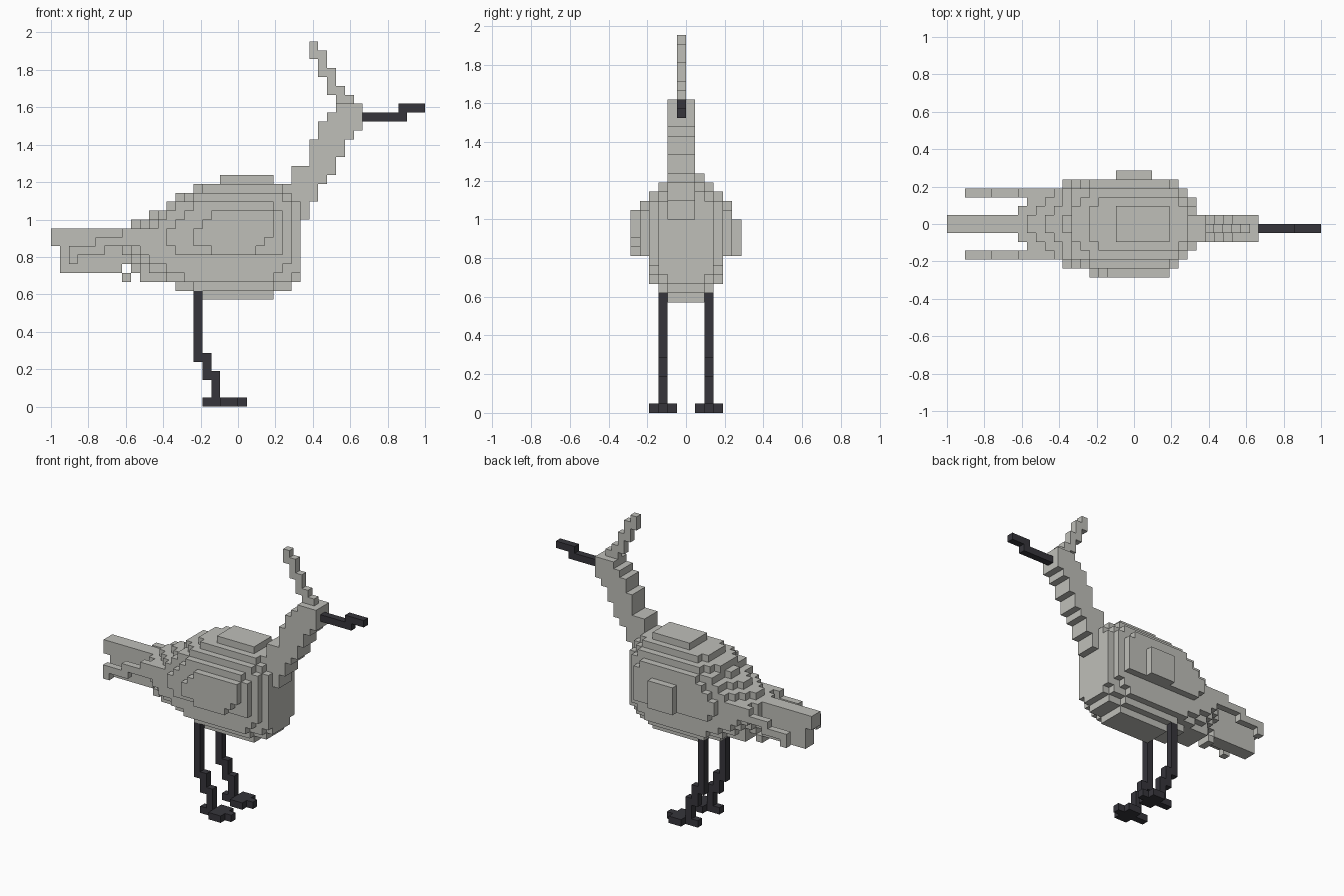
import bpy
import bmesh
import math
from mathutils import Vector

UNIT = 1 / 21          # edge of one cube cell
HALF_LENGTH = 21       # cells from the tail tip to the centre

default_cube = bpy.data.objects.get("Cube")
if default_cube:
    bpy.data.objects.remove(default_cube, do_unlink=True)


def make_material(name, colour):
    material = bpy.data.materials.new(name)
    material.use_nodes = True
    material.diffuse_color = colour
    shader = next(n for n in material.node_tree.nodes if n.type == 'BSDF_PRINCIPLED')
    shader.inputs["Base Color"].default_value = colour
    shader.inputs["Roughness"].default_value = 0.8
    return material


grey = make_material("pale grey plumage", (0.52, 0.52, 0.485, 1))
dark = make_material("charcoal beak and legs", (0.037, 0.036, 0.044, 1))


def block(x_range, y_range, z_range):
    """All cells inside a box given in cell coordinates."""
    return {(x, y, z) for x in range(*x_range)
            for y in range(*y_range) for z in range(*z_range)}


def profile(y_range, bottom, rows):
    """Stack rows of cells, one (start, end) pair per height step."""
    cells = set()
    for step, row in enumerate(rows):
        cells |= block(row, y_range, (bottom + step, bottom + step + 1))
    return cells


def mirrored(cells):
    """Reflect cells across the bird's centre line."""
    return cells | {(x, -1 - y, z) for x, y, z in cells}


def build(name, cells, material):
    """Make one mesh from the outer skin of a set of cells."""
    bm = bmesh.new()
    corners = {}

    def corner(point):
        key = tuple(round(c) for c in point)
        if key not in corners:
            x, y, z = key
            corners[key] = bm.verts.new(((x - HALF_LENGTH) * UNIT, y * UNIT, z * UNIT))
        return corners[key]

    for cell in sorted(cells):
        for axis in range(3):
            for side in (0, 1):
                neighbour = list(cell)
                neighbour[axis] += 2 * side - 1
                if tuple(neighbour) in cells:
                    continue
                u, v, base = Vector(), Vector(), Vector(cell)
                u[(axis + 1) % 3] = 1
                v[(axis + 2) % 3] = 1
                base[axis] += side
                loop = [base, base + u, base + u + v, base + v]
                if side == 0:
                    loop.reverse()
                bm.faces.new([corner(p) for p in loop])

    # Merge neighbouring cells into large flat faces
    bmesh.ops.dissolve_limit(bm, angle_limit=math.radians(1),
                             verts=bm.verts, edges=bm.edges)
    mesh = bpy.data.meshes.new(name)
    bm.to_mesh(mesh)
    bm.free()
    mesh.materials.append(material)
    part = bpy.data.objects.new(name, mesh)
    bpy.context.collection.objects.link(part)
    return part


# Body: nested side profiles, from the spine outwards
spine = profile((-1, 1), 12, [
    (17, 25), (14, 27), (10, 28), (9, 28), (8, 28), (8, 28), (8, 28),
    (8, 28), (9, 28), (11, 28), (13, 28), (14, 28), (16, 27), (19, 25)])
inner = mirrored(profile((1, 2), 12, [
    (17, 25), (14, 27), (10, 28), (10, 28), (9, 28), (8, 28), (8, 28),
    (8, 28), (10, 28), (12, 28), (14, 28), (14, 28), (16, 27), (19, 25)]))
middle = mirrored(profile((2, 3), 13, [
    (16, 25), (13, 27), (11, 28), (10, 28), (9, 28), (9, 28), (9, 28),
    (11, 28), (13, 28), (14, 28), (15, 27), (17, 26)]))
flank = mirrored(profile((3, 4), 14, [
    (15, 25), (13, 26), (11, 27), (10, 27), (8, 27), (8, 27),
    (12, 27), (13, 27), (14, 27), (16, 26)]))
wing = mirrored(profile((4, 5), 17, [
    (14, 26), (13, 26), (13, 26), (14, 26), (15, 26), (16, 25)]))
right_wing_face = profile((-6, -5), 17, [
    (18, 23), (16, 24), (16, 25), (17, 25), (18, 25)])
left_wing_face = block((19, 23), (5, 6), (17, 21))
build("body", spine | inner | middle | flank | wing
      | right_wing_face | left_wing_face, grey)

# Tail: deep central fan with a thin slanting feather on each side
build("tail", block((0, 8), (-1, 1), (18, 20))
      | block((1, 8), (-1, 1), (15, 18))
      | block((8, 9), (-1, 1), (14, 15)), grey)
feather = (block((2, 3), (3, 4), (16, 18)) | block((3, 6), (3, 4), (17, 18))
           | block((5, 8), (3, 4), (18, 19)))
for side in ("left", "right"):
    cells = feather if side == "left" else mirrored(feather) - feather
    build(side + "_tail_feather", cells, grey)

# Neck and head: stepped column leaning forwards
build("neck_and_head", profile((-2, 1), 21, [
    (28, 29), (28, 29), (28, 30), (27, 30), (27, 31), (27, 32), (29, 32),
    (29, 33), (29, 33), (30, 34), (30, 35), (31, 35), (32, 35)]), grey)

# Crest: overlapping steps sweeping back from the head
crest = block((32, 34), (-1, 0), (34, 35))
for step, (low, high) in enumerate([(34, 36), (35, 38), (37, 40), (39, 41)]):
    crest |= block((32 - step, 33 - step), (-1, 0), (low, high))
build("crest", crest, grey)

# Beak: two bars, the tip stepped up
build("beak", block((35, 40), (-1, 0), (32, 33))
      | block((39, 42), (-1, 0), (33, 34)), dark)

# Legs and feet
leg = (block((16, 17), (2, 3), (5, 14)) | block((17, 18), (2, 3), (3, 6))
       | block((18, 19), (2, 3), (1, 4)))
foot = block((17, 22), (2, 3), (0, 1)) | block((19, 21), (1, 4), (0, 1))
for side in ("left", "right"):
    for name, cells in (("leg", leg), ("foot", foot)):
        shape = cells if side == "left" else mirrored(cells) - cells
        build(side + "_" + name, shape, dark)
